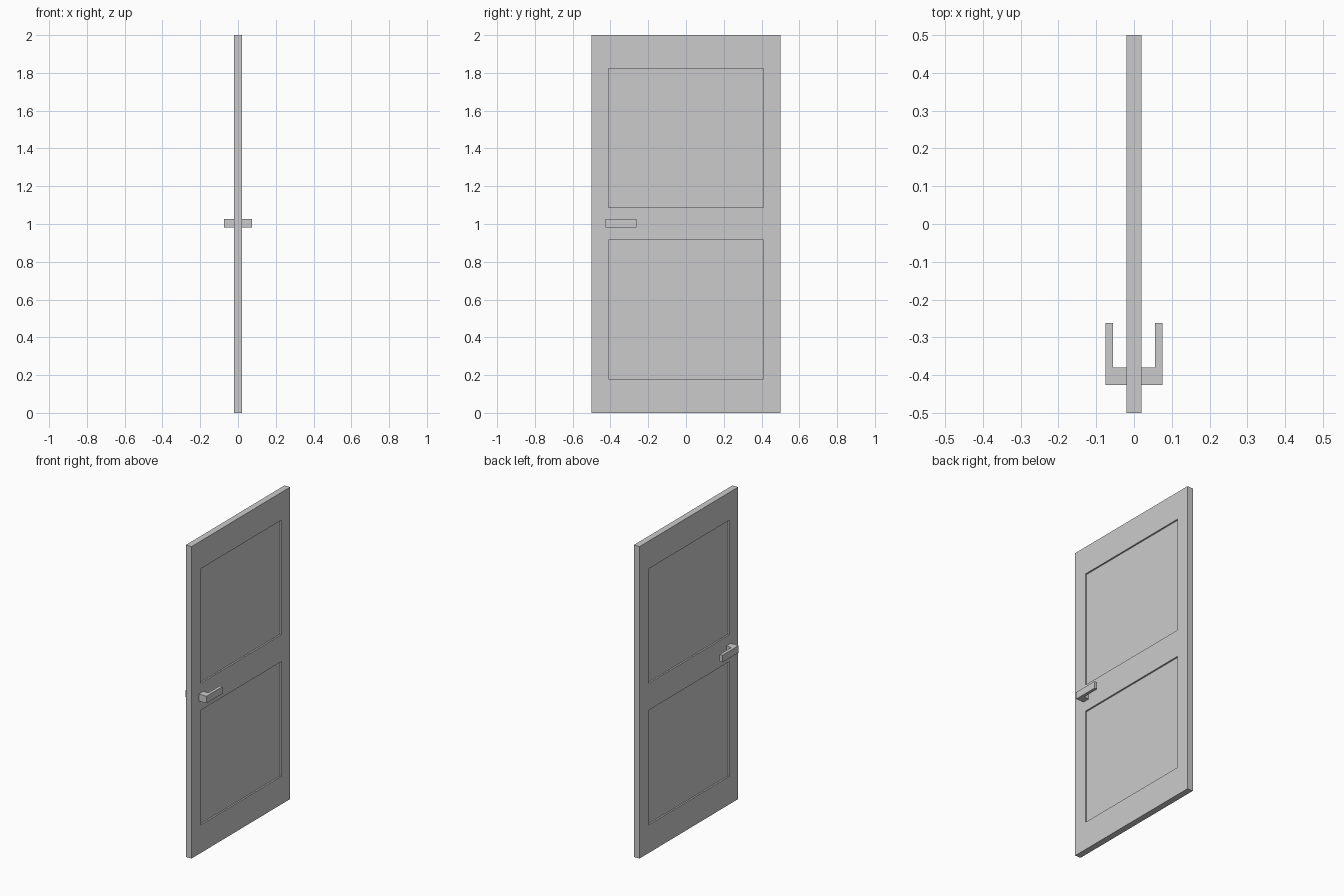
import bpy, bmesh
from mathutils import Vector

if "Cube" in bpy.data.objects:
    bpy.data.objects.remove(bpy.data.objects["Cube"])

T, W, H = 0.02, 0.5, 2.0            # half thickness, half width, height
PANEL_Y = 0.41
PANEL_Z = [(0.18, 0.915), (1.088, 1.822)]
DEPTH = 0.01


def add_object(name, bm):
    bmesh.ops.recalc_face_normals(bm, faces=bm.faces)
    mesh = bpy.data.meshes.new(name)
    bm.to_mesh(mesh)
    bm.free()
    obj = bpy.data.objects.new(name, mesh)
    bpy.context.collection.objects.link(obj)
    return obj


def slice_mesh(bm, axis, pos):
    no = Vector((0, 0, 0))
    no[axis] = 1
    bmesh.ops.bisect_plane(bm, geom=bm.verts[:] + bm.edges[:] + bm.faces[:],
                           plane_co=no * pos, plane_no=no)


# Door slab, sliced along the panel borders
bm = bmesh.new()
bmesh.ops.create_cube(bm, size=1)
bmesh.ops.scale(bm, vec=(2 * T, 2 * W, H), verts=bm.verts)
bmesh.ops.translate(bm, vec=(0, 0, H / 2), verts=bm.verts)
for y in (-PANEL_Y, PANEL_Y):
    slice_mesh(bm, 1, y)
for z in PANEL_Z[0] + PANEL_Z[1]:
    slice_mesh(bm, 2, z)


# Recessed panels on both sides
def is_panel(f):
    c = f.calc_center_median()
    return (abs(f.normal.x) > 0.9 and abs(c.y) < PANEL_Y
            and any(a < c.z < b for a, b in PANEL_Z))


bm.normal_update()
panels = [f for f in bm.faces if is_panel(f)]
for f in bmesh.ops.extrude_discrete_faces(bm, faces=panels)["faces"]:
    side = 1 if f.calc_center_median().x > 0 else -1
    bmesh.ops.translate(bm, vec=(-side * DEPTH, 0, 0), verts=f.verts)
add_object("door_slab", bm)

# L-shaped lever handle, mirrored to the other side
profile = [(T, -0.426), (0.075, -0.426), (0.075, -0.262),
           (0.055, -0.262), (0.055, -0.38), (T, -0.38)]
bm = bmesh.new()
face = bm.faces.new([bm.verts.new((x, y, 0.982)) for x, y in profile])
ext = bmesh.ops.extrude_face_region(bm, geom=[face])["geom"]
bmesh.ops.translate(bm, vec=(0, 0, 0.045),
                    verts=[v for v in ext if isinstance(v, bmesh.types.BMVert)])
handle = add_object("lever_handles", bm)
handle.modifiers.new("Mirror", 'MIRROR').use_axis = (True, False, False)
